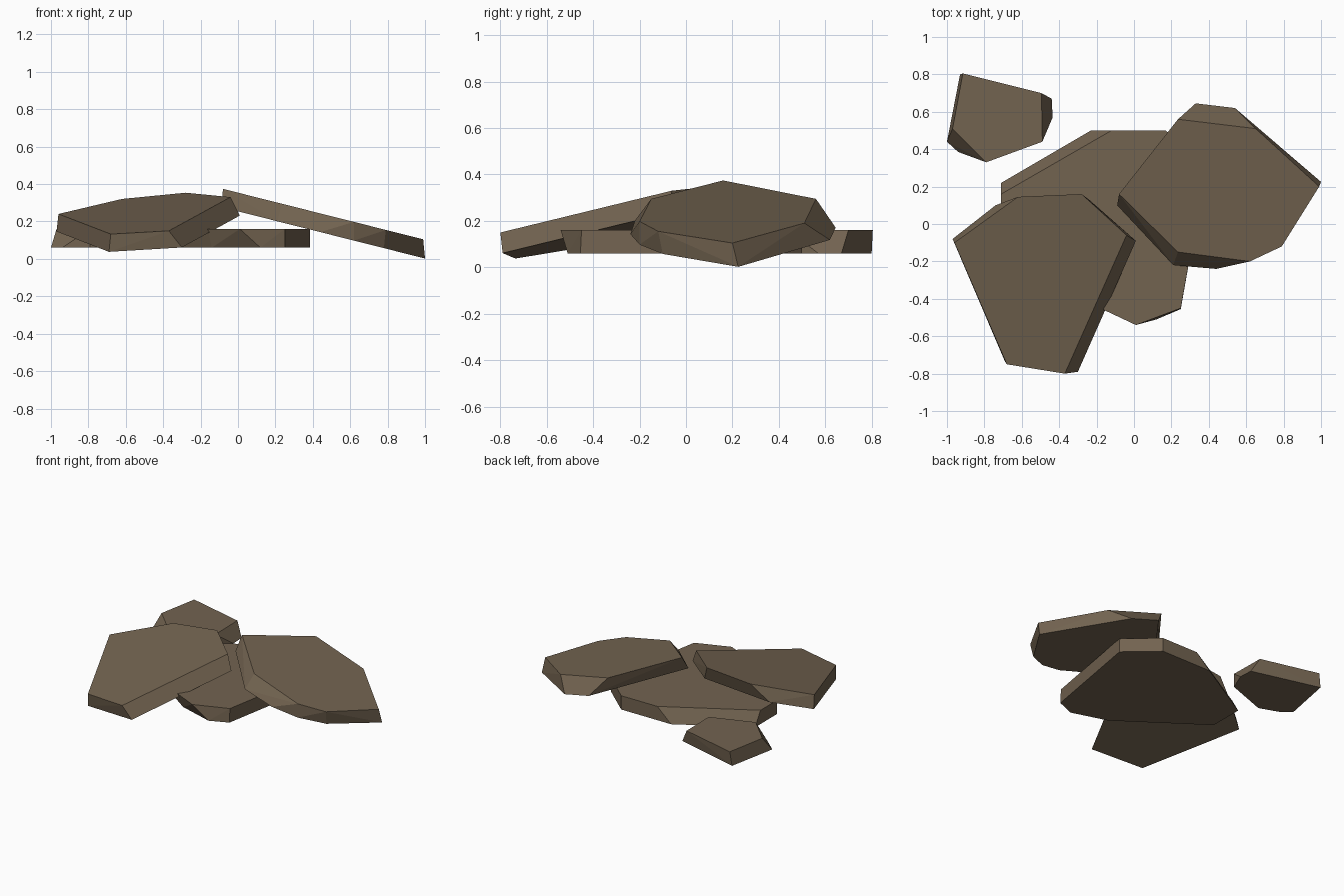
import bpy
import bmesh
import math

cube = bpy.data.objects.get("Cube")
if cube:
    bpy.data.objects.remove(cube, do_unlink=True)

stone = bpy.data.materials.new("brown_stone")
stone.use_nodes = True
colour = (0.17, 0.126, 0.081, 1)
stone.diffuse_color = colour
stone.node_tree.nodes["Principled BSDF"].inputs["Base Color"].default_value = colour


def slab(name, top, bottom, height, slope_x=0, slope_y=0, thickness=0.1):
    """Flat faceted rock: hull of two outlines on parallel, tilted planes."""
    bm = bmesh.new()
    for outline, drop in ((top, 0), (bottom, thickness)):
        for x, y in outline:
            bm.verts.new((x, y, height + slope_x * x + slope_y * y - drop))
    hull = bmesh.ops.convex_hull(bm, input=bm.verts)
    loose = {v for v in hull["geom_interior"] + hull["geom_unused"]
             if isinstance(v, bmesh.types.BMVert)}
    bmesh.ops.delete(bm, geom=list(loose), context='VERTS')
    # Merge the hull triangles into broad flat facets
    bmesh.ops.dissolve_limit(bm, angle_limit=math.radians(3),
                             verts=bm.verts, edges=bm.edges)
    bmesh.ops.recalc_face_normals(bm, faces=bm.faces)
    mesh = bpy.data.meshes.new(name)
    bm.to_mesh(mesh)
    bm.free()
    mesh.materials.append(stone)
    obj = bpy.data.objects.new(name, mesh)
    bpy.context.collection.objects.link(obj)
    return obj


# Large tilted slab at the front
slab("front_slab",
     [(-.96, -.10), (-.62, .145), (-.28, .16), (-.04, -.06), (-.37, -.80), (-.68, -.75)],
     [(-.97, -.08), (-.74, .10), (-.24, .13), (.01, -.09), (-.30, -.79), (-.69, -.735)],
     height=.346, slope_x=.089, slope_y=.204, thickness=.097)

# Large slab leaning down toward +x
slab("leaning_slab",
     [(-.08, .16), (.235, .56), (.65, .51), (.99, .20), (.79, -.12), (.62, -.20), (.235, -.15)],
     [(-.09, .10), (.33, .645), (.54, .62), (1, .225), (.78, -.10), (.62, -.20),
      (.44, -.24), (.21, -.22)],
     height=.354, slope_x=-.252)

# Level slab underneath
slab("base_slab",
     [(-.71, .16), (-.12, .50), (.17, .50), (.385, .31), (.25, -.45), (.01, -.54),
      (-.16, -.46), (-.71, -.03)],
     [(-.71, .22), (-.23, .50), (.17, .50), (.385, .31), (.25, -.455), (.12, -.51),
      (-.14, -.43), (-.71, -.03)],
     height=.16)

# Small separate stone at the back
slab("small_stone",
     [(-.915, .805), (-.495, .70), (-.49, .44), (-.79, .33), (-.97, .51)],
     [(-.93, .80), (-.44, .67), (-.435, .57), (-.49, .44), (-.79, .33), (-.94, .385), (-1, .44)],
     height=.16)
